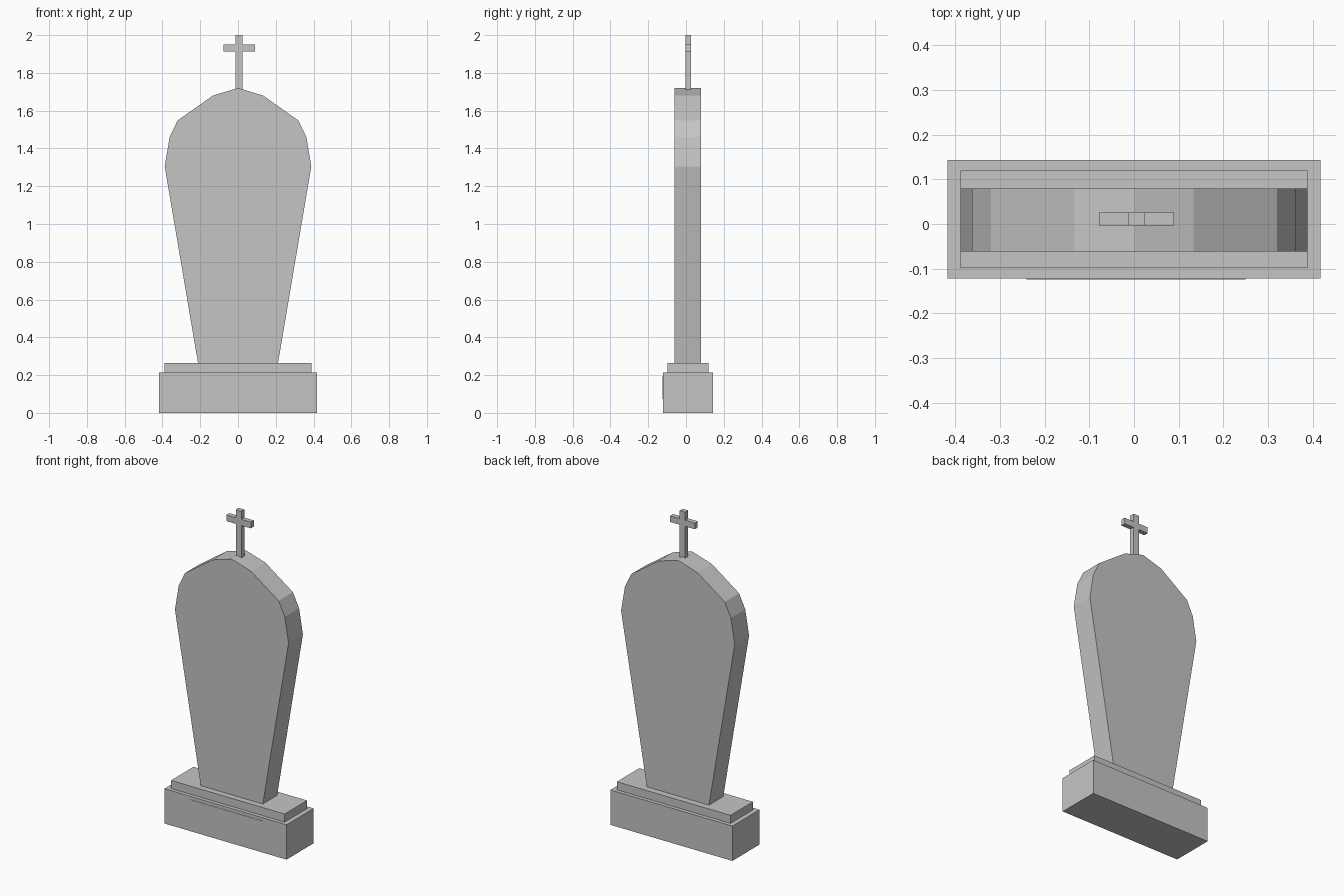
import bpy
import bmesh

cube = bpy.data.objects.get("Cube")
if cube:
    bpy.data.objects.remove(cube, do_unlink=True)

# One stone colour for every part
stone = bpy.data.materials.new("grey stone")
stone.use_nodes = True
colour = (0.56, 0.56, 0.56, 1)
stone.diffuse_color = colour
stone.node_tree.nodes["Principled BSDF"].inputs["Base Color"].default_value = colour


def extrude_profile(name, outline, front, back):
    """Extrude an outline of (x, z) points from front to back along y."""
    bm = bmesh.new()
    face = bm.faces.new([bm.verts.new((x, front, z)) for x, z in outline])
    result = bmesh.ops.extrude_face_region(bm, geom=[face])
    moved = [v for v in result["geom"] if isinstance(v, bmesh.types.BMVert)]
    bmesh.ops.translate(bm, verts=moved, vec=(0, back - front, 0))
    bmesh.ops.recalc_face_normals(bm, faces=bm.faces)
    mesh = bpy.data.meshes.new(name)
    bm.to_mesh(mesh)
    bm.free()
    mesh.materials.append(stone)
    obj = bpy.data.objects.new(name, mesh)
    bpy.context.collection.objects.link(obj)
    return obj


def box(name, xs, ys, zs):
    (x0, x1), (z0, z1) = xs, zs
    return extrude_profile(name, [(x0, z0), (x1, z0), (x1, z1), (x0, z1)], *ys)


# Stepped pedestal with a thin name plate on the front
box("base", (-0.417, 0.417), (-0.122, 0.143), (0, 0.215))
box("step", (-0.388, 0.388), (-0.099, 0.12), (0.215, 0.265))
box("name_plate", (-0.24, 0.25), (-0.124, -0.12), (0.073, 0.195))

# Tapered slab with a faceted, mirrored crown
half = [(0.212, 0.265), (0.388, 1.305), (0.362, 1.46), (0.32, 1.548), (0.133, 1.68)]
outline = half + [(0, 1.72)] + [(-x, z) for x, z in reversed(half)]
extrude_profile("headstone_slab", outline, -0.061, 0.079)

# Cross in a single outline, mirrored about its own centre line
centre = 0.006
side = [(0.019, 1.708), (0.019, 1.912), (0.084, 1.912), (0.084, 1.95), (0.019, 1.95), (0.019, 2)]
cross = [(centre + x, z) for x, z in side] + [(centre - x, z) for x, z in reversed(side)]
extrude_profile("cross", cross, -0.003, 0.026)
